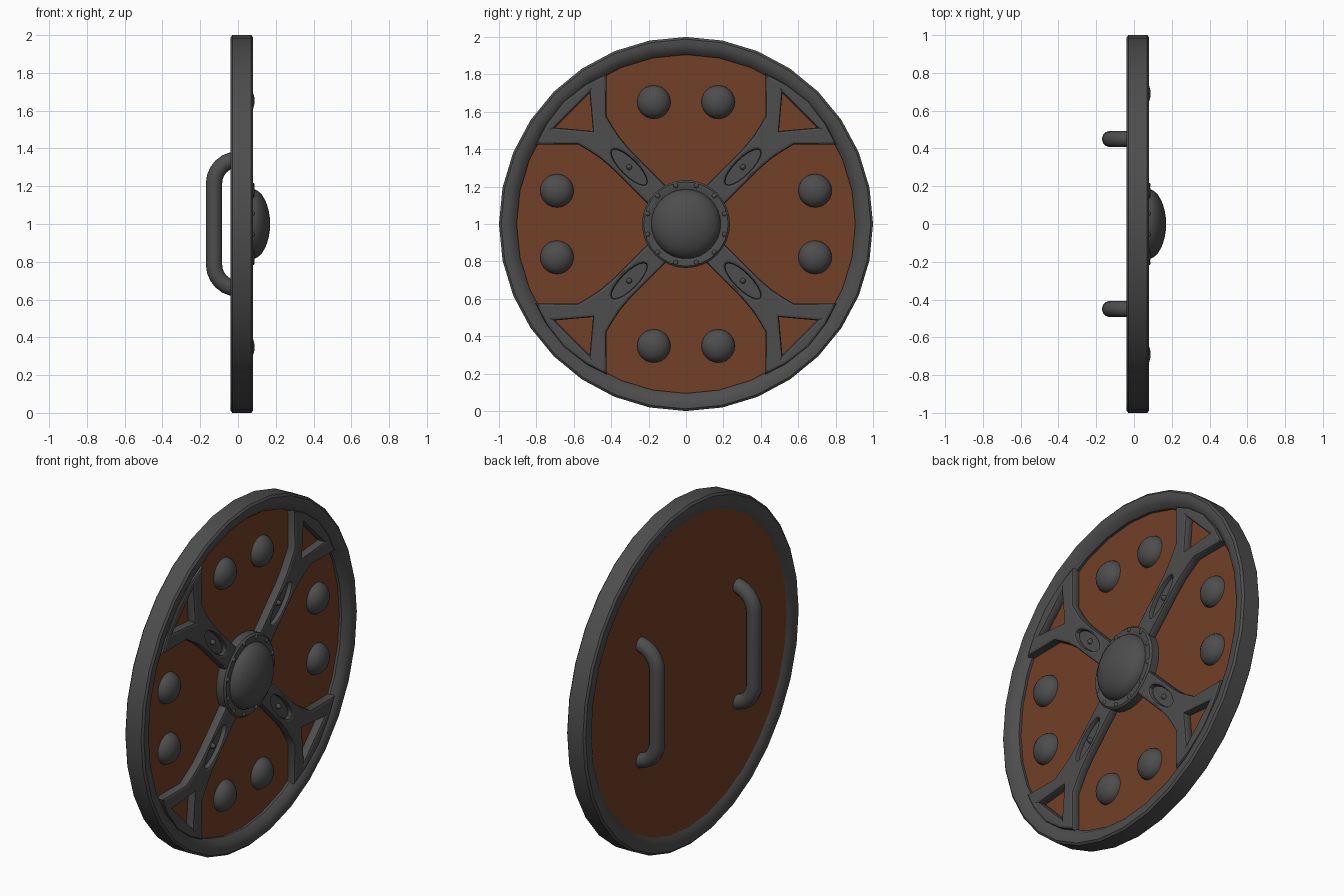
import bpy, bmesh
from math import sin, cos, pi, radians
from mathutils import Matrix, Vector

if "Cube" in bpy.data.objects:
    bpy.data.objects.remove(bpy.data.objects["Cube"])


def material(name, rgb):
    m = bpy.data.materials.new(name)
    m.diffuse_color = (*rgb, 1)
    m.use_nodes = True
    m.node_tree.nodes["Principled BSDF"].inputs["Base Color"].default_value = m.diffuse_color
    return m


WOOD = material("wood", (0.17, 0.05, 0.02))
IRON = material("iron", (0.075, 0.075, 0.075))

# shield space: local x -> Y, local y -> Z, local z -> +X (the face direction)
FACE = Matrix(((0, 0, 1, 0), (1, 0, 0, 0), (0, 1, 0, 1), (0, 0, 0, 1)))


def finish(name, mesh, mat, matrix=FACE):
    ob = bpy.data.objects.new(name, mesh)
    bpy.context.collection.objects.link(ob)
    mesh.materials.clear()
    mesh.materials.append(mat)
    ob.matrix_world = matrix
    return ob


def lathe(name, profile, mat, sides=32, closed=False, at=(0, 0), spin=0):
    """Revolve (radius, depth) points around the face axis."""
    bm = bmesh.new()
    rings = []
    for r, d in profile:
        if r == 0:
            rings.append([bm.verts.new((0, 0, d))] * sides)
        else:
            rings.append([bm.verts.new((r * cos(2 * pi * i / sides), r * sin(2 * pi * i / sides), d))
                          for i in range(sides)])
    pairs = list(zip(rings, rings[1:]))
    if closed:
        pairs.append((rings[-1], rings[0]))
    for a, b in pairs:
        for i in range(sides):
            j = (i + 1) % sides
            bm.faces.new(list(dict.fromkeys((a[i], a[j], b[j], b[i]))))
    bmesh.ops.recalc_face_normals(bm, faces=bm.faces)
    mesh = bpy.data.meshes.new(name)
    bm.to_mesh(mesh)
    bm.free()
    return finish(name, mesh, mat, FACE @ Matrix.Rotation(spin, 4, 'Z') @ Matrix.Translation((*at, 0)))


def dome(r, base, height, steps=6):
    return [(r * cos(pi / 2 * i / steps) if i < steps else 0,
             base + height * sin(pi / 2 * i / steps)) for i in range(steps + 1)]


def curve_mesh(name, splines, cyclic, **settings):
    cu = bpy.data.curves.new(name, 'CURVE')
    for key, value in settings.items():
        setattr(cu, key, value)
    for pts in splines:
        s = cu.splines.new('POLY')
        s.points.add(len(pts) - 1)
        for p, co in zip(s.points, pts):
            p.co = (*co, 1)
        s.use_cyclic_u = cyclic
    tmp = bpy.data.objects.new(name + "_curve", cu)
    bpy.context.collection.objects.link(tmp)
    bpy.context.view_layer.update()
    ev = tmp.evaluated_get(bpy.context.evaluated_depsgraph_get())
    mesh = bpy.data.meshes.new_from_object(ev)
    bpy.data.objects.remove(tmp)
    return mesh


# wooden board
lathe("board", [(0, -0.02), (0.93, -0.02), (0.93, 0.025), (0, 0.025)], WOOD)

# iron rim
lathe("rim", [(0.905, -0.02), (0.93, -0.036), (0.96, -0.04), (0.988, -0.04), (1.0, -0.03),
              (1.0, 0.07), (0.988, 0.08), (0.96, 0.08), (0.93, 0.07), (0.905, 0.04)], IRON, closed=True)

# central boss: flange, dome and ring of rivets
lathe("boss_flange", [(0.235, 0.02), (0.235, 0.07), (0.225, 0.08), (0.19, 0.08), (0.175, 0.07), (0, 0.07)], IRON)
lathe("boss_dome", dome(0.187, 0.07, 0.1, 8), IRON)
for k in range(12):
    lathe("boss_rivet", dome(0.014, 0.077, 0.011, 3), IRON, 10, at=(0.213, 0), spin=radians(15 + 30 * k))

# forked straps on the diagonals, with a triangular gap and an oval recess
half = [(0.18, 0.066), (0.5, 0.068), (0.58, 0.075), (0.64, 0.088), (0.71, 0.105), (0.868, 0.265), (0.905, 0.15)]
outline = [(u, -v, 0) for u, v in half] + [(0.925, 0, 0)] + [(u, v, 0) for u, v in reversed(half)]
gap = [(0.70, 0, 0), (0.862, -0.135, 0), (0.862, 0.135, 0)]
oval = [(0.43 + 0.13 * cos(2 * pi * i / 20), 0.044 * sin(2 * pi * i / 20), 0) for i in range(20)]
strap = curve_mesh("strap", [outline, gap, oval], True, dimensions='2D', fill_mode='BOTH',
                   extrude=0.015, bevel_depth=0.014, bevel_resolution=1, offset=-0.012)
for k in range(4):
    a = radians(45 + 90 * k)
    finish("strap", strap.copy(), IRON,
           FACE @ Matrix.Rotation(a, 4, 'Z') @ Matrix.Translation((0, 0, 0.043)))
    floor = lathe("strap_recess", [(0.15, 0.045), (0, 0.045)], IRON, 20)
    floor.matrix_world = (FACE @ Matrix.Rotation(a, 4, 'Z') @ Matrix.Translation((0.43, 0, 0))
                          @ Matrix.Diagonal((1, 0.38, 1, 1)))
    lathe("strap_rivet", dome(0.016, 0.044, 0.022, 3), IRON, 10, at=(0.43, 0), spin=a)

# large domed studs, two per quarter
for s in (-1, 1):
    for t in (-1, 1):
        lathe("stud", dome(0.09, 0.022, 0.066), IRON, 24, at=(s * 0.172, t * 0.652))
        lathe("stud", dome(0.09, 0.022, 0.066), IRON, 24, at=(s * 0.69, t * 0.178))

# two grips on the back
arc = [(-0.127 * sin(pi / 2 * i / 6), 0.215 + 0.127 * cos(pi / 2 * i / 6)) for i in range(7)]
path = [(0, z, d) for d, z in arc] + [(0, -z, d) for d, z in reversed(arc)]
grip = curve_mesh("handle", [path], False, dimensions='3D', fill_mode='FULL',
                  bevel_depth=0.043, bevel_resolution=4, use_fill_caps=True)
for y in (-0.45, 0.45):
    finish("handle", grip.copy(), IRON, FACE @ Matrix.Translation((y, 0, 0)))

# smooth shading with sharp edges
for ob in bpy.context.scene.objects:
    ob.select_set(True)
    bpy.context.view_layer.objects.active = ob
bpy.ops.object.shade_smooth_by_angle(angle=radians(35))
